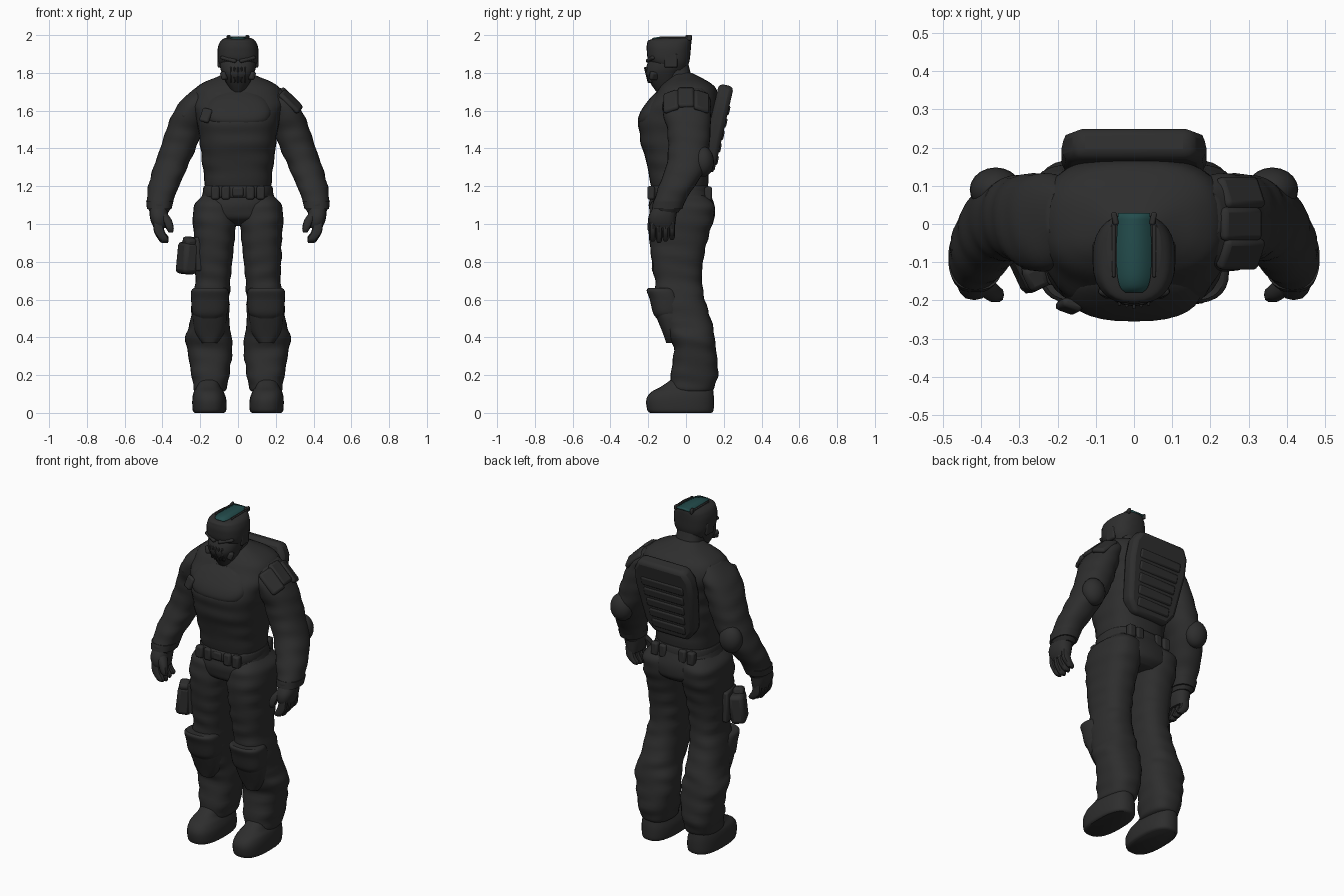
import bpy, bmesh, math
from mathutils import Euler, Vector

start_cube = bpy.data.objects.get("Cube")
if start_cube:
    bpy.data.objects.remove(start_cube, do_unlink=True)


def make_material(name, red, green, blue):
    material = bpy.data.materials.new(name)
    material.use_nodes = True
    colour = (red, green, blue, 1)
    material.diffuse_color = colour
    material.node_tree.nodes["Principled BSDF"].inputs["Base Color"].default_value = colour
    return material


charcoal = make_material("charcoal", .027, .027, .027)
teal = make_material("dark_teal", .017, .073, .073)
parts = []


def finish(name, mesh_data, material=charcoal):
    bmesh.ops.recalc_face_normals(mesh_data, faces=mesh_data.faces[:])
    mesh = bpy.data.meshes.new(name)
    mesh_data.to_mesh(mesh)
    mesh_data.free()
    mesh.materials.append(material)
    part = bpy.data.objects.new(name, mesh)
    bpy.context.collection.objects.link(part)
    parts.append(part)
    return part


def smooth_rows(rows, steps):
    """Catmull-Rom interpolation between measured cross-sections."""
    result = []
    for i in range(len(rows) - 1):
        a, b = rows[max(i - 1, 0)], rows[i]
        c, d = rows[i + 1], rows[min(i + 2, len(rows) - 1)]
        for step in range(steps):
            t = step / steps
            result.append([q + (r - p) * t / 2 + (p - 2.5 * q + 2 * r - s / 2) * t ** 2
                           + (1.5 * (q - r) + (s - p) / 2) * t ** 3
                           for p, q, r, s in zip(a, b, c, d)])
    return result + [rows[-1]]


def loft(name, rows, side=1, power=2.5, fold=0, pitch=.09, slant=.9, sides=28, steps=5):
    """Skin over level sections given as (z, x_min, x_max, y_min, y_max)."""
    mesh_data = bmesh.new()
    rings = []
    for z, x_min, x_max, y_min, y_max in smooth_rows(rows, steps):
        ring = []
        for k in range(sides):
            angle = math.tau * k / sides
            c, s = math.cos(angle), math.sin(angle)
            # Slanted cloth creases that fade in and out around the limb
            fade = .6 + .4 * math.sin(3 * angle + 17 * z)
            crease = fold * fade * math.sin(math.tau * z / pitch + slant * math.sin(2 * angle))
            u = math.copysign(abs(c) ** (2 / power), c)
            v = math.copysign(abs(s) ** (2 / power), s)
            x = (x_min + x_max) / 2 + u * ((x_max - x_min) / 2 + crease)
            y = (y_min + y_max) / 2 + v * ((y_max - y_min) / 2 + crease)
            ring.append(mesh_data.verts.new((side * x, y, z)))
        rings.append(ring)
    for low, high in zip(rings, rings[1:]):
        for k in range(sides):
            n = (k + 1) % sides
            mesh_data.faces.new((low[k], low[n], high[n], high[k]))
    mesh_data.faces.new(rings[0])
    mesh_data.faces.new(rings[-1])
    return finish(name, mesh_data)


def centred(rows):
    return [(z, -half, half, front, back) for z, half, front, back in rows]


def add_bevel(part, width):
    bevel = part.modifiers.new("rounded_edges", "BEVEL")
    bevel.width = width
    bevel.segments = 2
    return part


def block(name, place, size, turn=(0, 0, 0), bevel=.01):
    mesh_data = bmesh.new()
    bmesh.ops.create_cube(mesh_data, size=1)
    bmesh.ops.scale(mesh_data, vec=size, verts=mesh_data.verts)
    part = finish(name, mesh_data)
    part.location = place
    part.rotation_euler = [math.radians(a) for a in turn]
    return add_bevel(part, bevel)


def ball(name, place, size):
    mesh_data = bmesh.new()
    bmesh.ops.create_uvsphere(mesh_data, u_segments=20, v_segments=12, radius=1)
    bmesh.ops.scale(mesh_data, vec=size, verts=mesh_data.verts)
    part = finish(name, mesh_data)
    part.location = place
    return part


# Torso, neck and hips
loft("torso", centred([
    (1.13, .17, -.17, .11), (1.25, .18, -.195, .12), (1.33, .19, -.21, .135),
    (1.41, .2, -.235, .15), (1.48, .208, -.247, .16), (1.55, .222, -.25, .168),
    (1.61, .24, -.22, .175), (1.67, .245, -.175, .175), (1.72, .22, -.14, .155),
    (1.753, .175, -.11, .12), (1.778, .115, -.085, .075), (1.8, .065, -.07, .03)]),
    power=2.7, fold=.003, pitch=.1, slant=.3)
loft("chest_plate", centred([
    (1.52, .13, -.24, -.1), (1.55, .165, -.255, -.1), (1.6, .175, -.238, -.1),
    (1.66, .15, -.195, -.08), (1.7, .09, -.155, -.08)]))
loft("neck", centred([(1.7, .09, -.1, .06), (1.78, .078, -.1, .03), (1.86, .07, -.1, .01)]))
loft("hips", centred([
    (1.2, .175, -.18, .115), (1.1, .205, -.195, .15), (1.03, .19, -.18, .15),
    (.99, .1, -.1, .11)]), fold=.003)
loft("belt", centred([(1.14, .18, -.19, .125), (1.15, .186, -.197, .13),
                      (1.19, .184, -.197, .126), (1.2, .18, -.19, .12)]), steps=2)

# Belt pouches, front and back
for x in (-.12, -.065, .065, .12):
    block("belt_pouch", (x, -.185, 1.165), (.045, .04, .07))
    block("back_pouch", (x, .118, 1.16), (.045, .04, .075))
block("belt_buckle", (0, -.19, 1.17), (.06, .025, .05))

# Helmet and mask
loft("helmet", centred([
    (1.815, .08, -.13, 0), (1.86, .105, -.195, .018), (1.92, .108, -.208, .025),
    (1.955, .1, -.206, .028), (1.973, .088, -.197, .029), (1.985, .07, -.15, .028)]))
loft("face_mask", centred([
    (1.69, .025, -.15, -.09), (1.74, .058, -.185, -.05), (1.79, .082, -.212, -.03),
    (1.825, .094, -.212, -.01), (1.865, .096, -.197, 0), (1.88, .08, -.18, 0)]), power=2.3)
for i in range(-2, 3):
    block("mask_bar", (i * .019, -.203 + abs(i) * .004, 1.79), (.009, .02, .085),
          (14, 0, 0), .004)

# Crown strip, narrowing to a rounded front
mesh_data = bmesh.new()
crown = smooth_rows([(-.178, 1.98, .022), (-.165, 1.983, .036), (-.13, 1.986, .044),
                     (-.06, 1.987, .046), (.029, 1.988, .042)], 4)
pairs = [[mesh_data.verts.new((e * half, y, z)) for e in (-1, 1)] for y, z, half in crown]
for (a, b), (c, d) in zip(pairs, pairs[1:]):
    mesh_data.faces.new((a, b, d, c))
strip = finish("crown_strip", mesh_data, teal)
solid = strip.modifiers.new("thickness", "SOLIDIFY")
solid.thickness = .009
solid.offset = 0

for side in (-1, 1):
    block("brow_ridge", (side * .05, -.187, 1.872), (.09, .025, .02), (0, side * -14, side * 22), .008)
    block("ear_guard", (side * .098, -.08, 1.865), (.02, .07, .075), (0, 0, 0), .009)
    block("mask_cheek", (side * .066, -.165, 1.785), (.03, .06, .045), (0, side * 20, side * 35), .01)
    block("crown_rim", (side * .053, -.065, 1.983), (.01, .15, .02), (0, 0, 0), .004)
    block("crown_clip", (side * .05, .014, 1.986), (.015, .034, .028), (0, 0, side * -12), .005)

# Back pack: tapered plate with ridges
outline = [(.11, -.23), (.16, -.165), (.19, .08), (.185, .18), (.15, .24)]
outline += [(-x, z) for x, z in reversed(outline)]
lean = Euler((math.radians(-13), 0, 0))
pack_centre = Vector((0, .165, 1.5))
mesh_data = bmesh.new()
base = mesh_data.faces.new([mesh_data.verts.new((x, -.045, z)) for x, z in outline])
grown = bmesh.ops.extrude_face_region(mesh_data, geom=[base])["geom"]
bmesh.ops.translate(mesh_data, vec=(0, .08, 0),
                    verts=[g for g in grown if isinstance(g, bmesh.types.BMVert)])
pack = add_bevel(finish("back_pack", mesh_data), .022)
pack.location = pack_centre
pack.rotation_euler = lean
for i in range(5):
    offset = Vector((0, .03, -.16 + i * .068))
    offset.rotate(lean)
    block("pack_ridge", pack_centre + offset, (.22 + i * .015, .024, .055), (-13, 0, 0), .011)

for side in (-1, 1):
    # Legs and boots
    loft("trouser_leg", [
        (.11, .08, .22, -.05, .12), (.13, .06, .235, -.08, .148), (.21, .045, .248, -.08, .17),
        (.33, .03, .268, -.065, .16), (.41, .035, .28, -.09, .15), (.47, .045, .255, -.12, .14),
        (.6, .045, .243, -.155, .1), (.7, .04, .225, -.165, .085), (.8, .03, .23, -.18, .09),
        (.92, .018, .232, -.195, .115), (1.02, .008, .24, -.2, .145),
        (1.1, .02, .23, -.188, .15), (1.15, .03, .19, -.15, .1)], side, fold=.004)
    loft("boot", [
        (0, .075, .23, -.19, .135), (.015, .062, .24, -.205, .146), (.07, .062, .242, -.21, .148),
        (.11, .075, .235, -.185, .145), (.14, .09, .22, -.13, .14),
        (.19, .09, .21, -.06, .12)], side)
    # Two-part knee guard
    loft("shin_guard", [
        (.37, .11, .19, -.105, -.02), (.42, .075, .225, -.122, 0), (.49, .06, .24, -.15, 0),
        (.53, .06, .24, -.165, -.02)], side)
    loft("knee_pad", [
        (.5, .08, .22, -.155, -.03), (.53, .055, .242, -.175, -.02), (.6, .048, .248, -.192, -.02),
        (.645, .05, .248, -.208, -.04), (.66, .065, .235, -.2, -.06)], side)

    # Arms
    loft("sleeve", [
        (1.06, .365, .465, -.165, -.04), (1.1, .35, .482, -.175, -.015),
        (1.17, .325, .48, -.155, .025), (1.25, .29, .463, -.125, .08),
        (1.33, .255, .437, -.1, .115), (1.42, .215, .405, -.095, .125),
        (1.5, .19, .38, -.1, .13), (1.6, .16, .338, -.125, .132),
        (1.67, .14, .285, -.11, .125), (1.72, .14, .225, -.06, .09)], side, fold=.003, power=2.2)
    ball("elbow_pad", (side * .362, .09, 1.33), (.068, .058, .08))
    loft("cuff", [(1.08, .352, .482, -.18, -.02), (1.12, .342, .486, -.173, -.005)], side, steps=1)

    # Gloved hand with curled fingers
    loft("palm", [
        (.98, .382, .445, -.185, -.06), (1.01, .375, .46, -.198, -.055),
        (1.05, .37, .468, -.195, -.05), (1.1, .375, .465, -.165, -.04)], side, sides=16)
    for i in range(4):
        y = -.176 + i * .034
        tip = .9 + abs(i - 1) * .008
        loft("finger", [
            (tip, .372, .405, y - .008, y + .008), (tip + .015, .368, .42, y - .016, y + .016),
            (.96, .388, .445, y - .017, y + .017), (1.01, .4, .45, y - .016, y + .016)],
            side, sides=10, steps=3)
    loft("thumb", [
        (.955, .345, .367, -.195, -.17), (.975, .34, .38, -.205, -.165),
        (1.02, .35, .398, -.2, -.155), (1.06, .378, .425, -.18, -.12)], side, sides=10, steps=3)

    # Segmented shoulder guard, raised on the left and close-fitting on the right
    lift = .014 if side > 0 else -.012
    for y, tilt in ((-.078, 25), (0, 0), (.082, -25)):
        drop = abs(tilt) / 1200
        block("shoulder_guard", (side * (.265 + lift), y, 1.655 + lift - drop),
              (.14, .088, .03), (tilt, side * 44, 0), .014)

# Chest clip and leg holster on the right
block("chest_clip", (-.17, -.215, 1.575), (.055, .025, .075), (-15, 15, -20))
block("holster", (-.268, -.115, .82), (.085, .12, .17), (0, 6, 25), .022)
block("holster_grip", (-.258, -.135, .9), (.06, .07, .06), (15, 0, 25), .016)
block("holster_backing", (-.225, -.09, .84), (.035, .14, .18), (0, 0, 15))

# Smooth shading with sharp creases kept
bpy.ops.object.select_all(action="DESELECT")
for part in parts:
    part.select_set(True)
bpy.context.view_layer.objects.active = parts[0]
bpy.ops.object.shade_smooth_by_angle(angle=math.radians(40))
